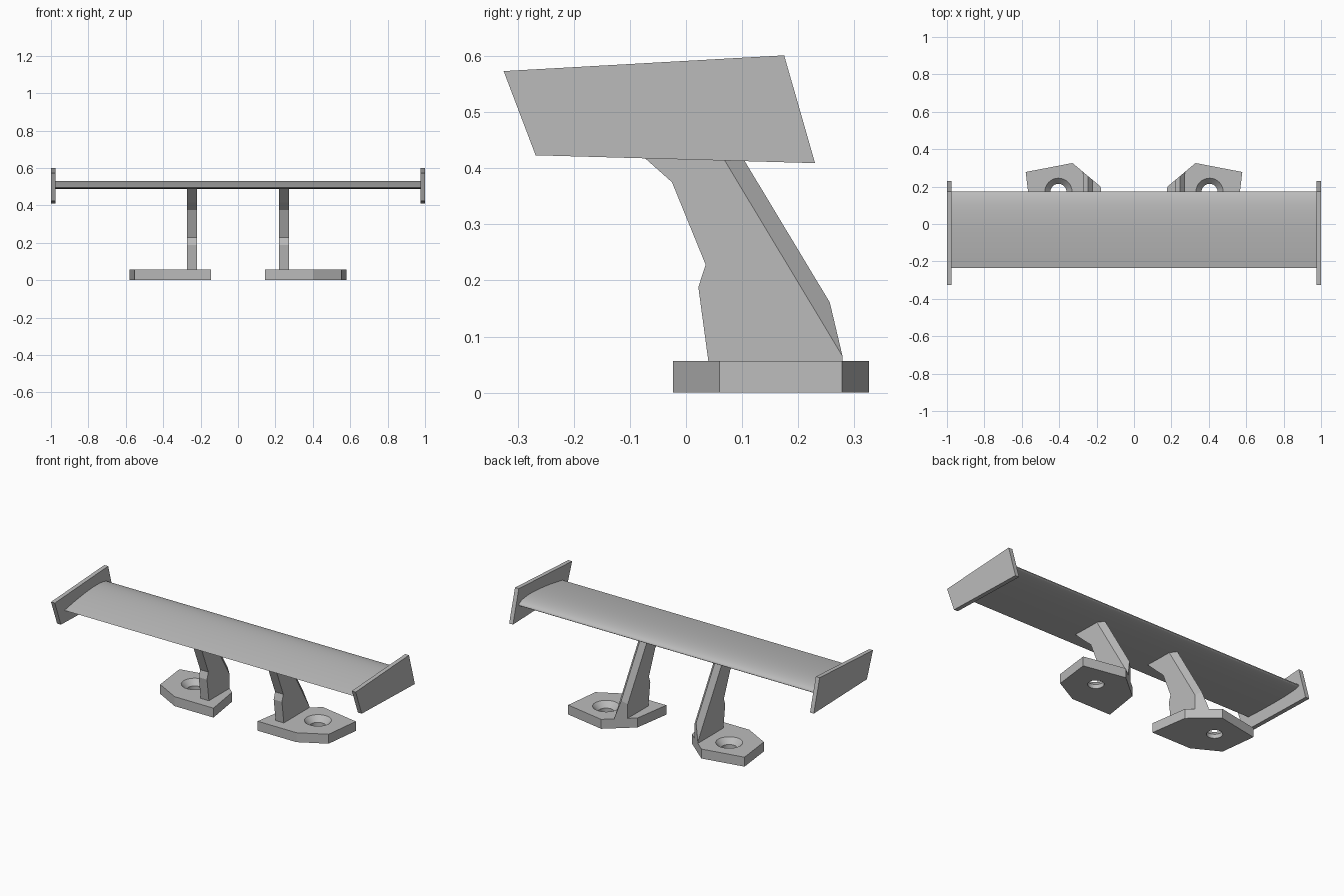
import bpy, bmesh, math
from mathutils import Vector

cube = bpy.data.objects.get("Cube")
if cube:
    bpy.data.objects.remove(cube, do_unlink=True)

GREY = (0.5, 0.5, 0.5, 1)
mat = bpy.data.materials.new("plain grey")
mat.use_nodes = True
mat.diffuse_color = GREY
mat.node_tree.nodes["Principled BSDF"].inputs["Base Color"].default_value = GREY


def make_object(name, bm):
    bmesh.ops.recalc_face_normals(bm, faces=bm.faces)
    mesh = bpy.data.meshes.new(name)
    bm.to_mesh(mesh)
    bm.free()
    mesh.materials.append(mat)
    ob = bpy.data.objects.new(name, mesh)
    bpy.context.collection.objects.link(ob)
    return ob


def activate(ob):
    bpy.ops.object.select_all(action='DESELECT')
    ob.select_set(True)
    bpy.context.view_layer.objects.active = ob


def loft(bm, rings):
    """Skin matching closed rings and cap both ends."""
    loops = [[bm.verts.new(p) for p in ring] for ring in rings]
    for a, b in zip(loops, loops[1:]):
        for i in range(len(a)):
            j = (i + 1) % len(a)
            bm.faces.new((a[i], a[j], b[j], b[i]))
    bm.faces.new(loops[0])
    bm.faces.new(loops[-1])


def prism_x(name, profile, x0, x1):
    bm = bmesh.new()
    loft(bm, [[(x, y, z) for y, z in profile] for x in (x0, x1)])
    return make_object(name, bm)


# Wing blade: aerofoil section, blunt edge towards +y
def aerofoil(steps=18):
    def point(t, scale):
        half = (0.2969 * math.sqrt(t) - 0.126 * t - 0.3516 * t**2
                + 0.2843 * t**3 - 0.1036 * t**4) * 10
        return (0.175 - 0.41 * t, 0.502 - 0.007 * t + scale * half)
    ts = [(i / steps) ** 2 for i in range(steps + 1)]
    upper = [point(t, 0.031) for t in ts]
    lower = [point(t, -0.012) for t in ts[1:-1]]
    return upper + lower[::-1]


wing = prism_x("wing_blade", aerofoil(), -0.98, 0.98)
activate(wing)
bpy.ops.object.shade_smooth_by_angle(angle=math.radians(40))

# End plates
PLATE = [(-0.325, 0.573), (0.175, 0.601), (0.23, 0.409), (-0.268, 0.423)]
prism_x("left_end_plate", PLATE, 0.975, 1.0)
prism_x("right_end_plate", PLATE, -1.0, -0.975)

# Mounting feet and struts
FOOT = [(0.145, -0.023), (0.4, -0.023), (0.553, 0.06),
        (0.579, 0.278), (0.329, 0.326), (0.179, 0.2)]
FOOT_TOP = 0.056
STRUT_FRONT = [(0.042, 0.04), (0.022, 0.188), (0.035, 0.228),
               (-0.025, 0.375), (-0.07, 0.415), (-0.155, 0.495)]
STRUT_X, STRUT_HALF = 0.246, 0.027


def build_foot(name, side):
    bm = bmesh.new()
    loft(bm, [[(side * x, y, z) for x, y in FOOT] for z in (0, FOOT_TOP)])
    foot = make_object(name, bm)

    # Countersunk bolt hole
    bm = bmesh.new()
    angles = [math.tau * i / 32 for i in range(32)]
    loft(bm, [[(side * 0.404 + r * math.cos(a), 0.172 + r * math.sin(a), z)
               for a in angles]
              for r, z in ((0.043, -0.02), (0.043, 0.024),
                           (0.073, FOOT_TOP), (0.073, 0.08))])
    cutter = make_object("hole_cutter", bm)
    cutter.hide_render = True
    cut = foot.modifiers.new("bolt_hole", 'BOOLEAN')
    cut.operation = 'DIFFERENCE'
    cut.solver = 'EXACT'
    cut.object = cutter
    activate(foot)
    bpy.ops.object.modifier_apply(modifier=cut.name)
    bpy.data.objects.remove(cutter, do_unlink=True)
    bpy.ops.object.shade_smooth_by_angle(angle=math.radians(25))


def build_strut(name, side):
    def back(z):
        return 0.07 - 0.602 * (z - 0.412)

    low, high = STRUT_FRONT[0][1], STRUT_FRONT[-1][1]
    bm = bmesh.new()
    sides = []
    for dx in (-STRUT_HALF, STRUT_HALF):
        outline = STRUT_FRONT + [(back(high), high), (back(low), low)]
        sides.append([bm.verts.new((side * (STRUT_X + dx), y, z))
                      for y, z in outline])
    a, b = sides
    # Central ridge makes the rear edge a wedge
    ridge_top, ridge_low = [bm.verts.new((side * STRUT_X, back(z) + 0.035, z))
                            for z in (high, low)]
    n = len(STRUT_FRONT)
    for i in range(n):
        bm.faces.new((a[i], a[i + 1], b[i + 1], b[i]) if i < n - 1
                     else (a[i], a[n], ridge_top, b[n], b[i]))
    bm.faces.new(a)
    bm.faces.new(b)
    bm.faces.new((a[n], a[n + 1], ridge_low, ridge_top))
    bm.faces.new((b[n], b[n + 1], ridge_low, ridge_top))
    bm.faces.new((a[0], b[0], b[n + 1], ridge_low, a[n + 1]))
    bmesh.ops.recalc_face_normals(bm, faces=bm.faces)

    # Trim flush with the slanted rear edge of the foot
    (x0, y0), (x1, y1) = FOOT[5], FOOT[4]
    normal = Vector((-side * (y1 - y0), x1 - x0, 0))
    bmesh.ops.bisect_plane(bm, geom=bm.verts[:] + bm.edges[:] + bm.faces[:],
                           plane_co=(side * x0, y0, 0), plane_no=normal,
                           clear_outer=True)
    bmesh.ops.holes_fill(bm, edges=[e for e in bm.edges if e.is_boundary])
    make_object(name, bm)


for label, sign in (("left", 1), ("right", -1)):
    build_foot(label + "_foot", sign)
    build_strut(label + "_strut", sign)
